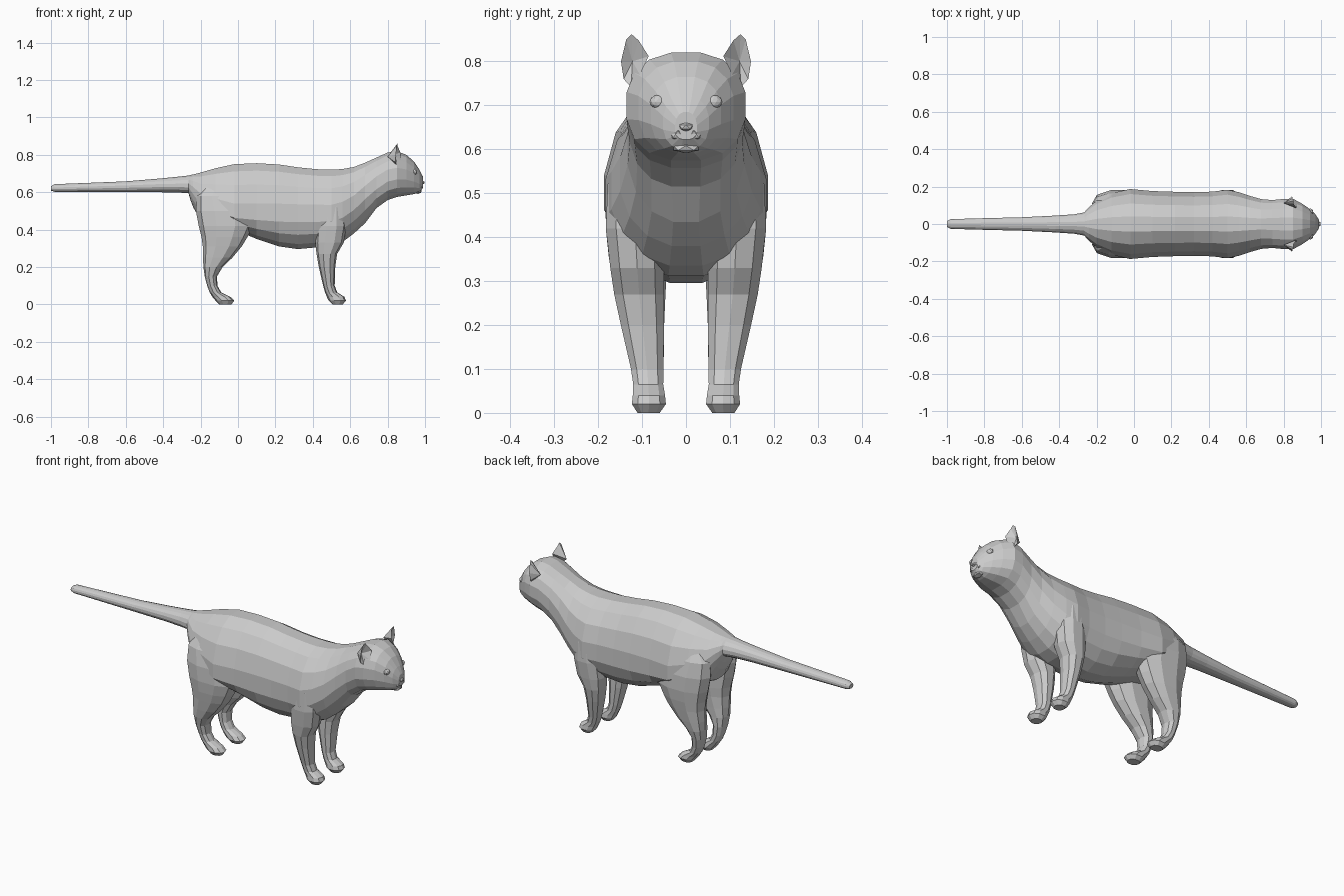
import bpy, bmesh
from math import sin, cos, pi, copysign
from mathutils import Matrix

if "Cube" in bpy.data.objects:
    bpy.data.objects.remove(bpy.data.objects["Cube"])


def make_object(name, bm):
    bmesh.ops.recalc_face_normals(bm, faces=bm.faces)
    mesh = bpy.data.meshes.new(name)
    bm.to_mesh(mesh)
    bm.free()
    obj = bpy.data.objects.new(name, mesh)
    bpy.context.collection.objects.link(obj)
    return obj


def loft(name, rings):
    """Skin a list of equal-length closed rings and cap both ends."""
    bm = bmesh.new()
    loops = [[bm.verts.new(p) for p in ring] for ring in rings]
    n = len(loops[0])
    for a, b in zip(loops, loops[1:]):
        for i in range(n):
            j = (i + 1) % n
            bm.faces.new((a[i], a[j], b[j], b[i]))
    bm.faces.new(loops[0])
    bm.faces.new(loops[-1])
    return make_object(name, bm)


def power(v, p):
    return copysign(abs(v) ** p, v)


def trunk_ring(x, bottom, widest, top, half_width, sides=16):
    p = 0.85 if x > 0.7 else 0.94
    ring = []
    for i in range(sides):
        a = 2 * pi * (i + 0.5) / sides
        s = power(sin(a), p) / sin(pi / 2 - pi / sides) ** p
        h = top - widest if s > 0 else widest - bottom
        ring.append((x, half_width * power(cos(a), p) / cos(pi / sides) ** p, widest + h * s))
    return ring


def leg_ring(z, x0, x1, y0, y1, side, sides=10):
    cx, cy, rx, ry = (x0 + x1) / 2, (y0 + y1) / 2, (x1 - x0) / 2, (y1 - y0) / 2
    ring = []
    for i in range(sides):
        a = 2 * pi * i / sides
        ring.append((cx + rx * power(cos(a), 0.9), side * (cy + ry * power(sin(a), 0.9) / 0.95), z))
    return ring


def ball(name, location, scale, subdivisions=2):
    bm = bmesh.new()
    bmesh.ops.create_icosphere(bm, subdivisions=subdivisions, radius=1,
                               matrix=Matrix.Translation(location) @ Matrix.Diagonal((*scale, 1)))
    return make_object(name, bm)


def union(target, part):
    mod = target.modifiers.new("union", 'BOOLEAN')
    mod.operation = 'UNION'
    mod.solver = 'EXACT'
    mod.object = part
    bpy.context.view_layer.objects.active = target
    bpy.ops.object.modifier_apply(modifier=mod.name)
    bpy.data.objects.remove(part)


# Cross-sections along x: x, bottom, widest height, top, half width
tail = [(-1, .608, .62, .632, .016), (-.98, .602, .62, .643, .026),
        (-.8, .601, .625, .65, .031), (-.6, .6, .63, .658, .036),
        (-.42, .6, .635, .673, .045), (-.32, .598, .635, .683, .052),
        (-.265, .595, .635, .689, .062)]
torso = [(-.255, .56, .625, .692, .075), (-.24, .52, .61, .695, .09),
         (-.2, .45, .56, .705, .125), (-.12, .42, .52, .728, .165),
         (-.02, .40, .48, .75, .187), (.1, .35, .48, .755, .176),
         (.22, .31, .48, .748, .172), (.32, .296, .48, .733, .17),
         (.42, .305, .48, .723, .173), (.5, .312, .48, .72, .183),
         (.56, .335, .5, .724, .17), (.62, .38, .54, .735, .15)]
head = [(.68, .435, .6, .758, .133), (.74, .515, .65, .785, .128),
        (.8, .558, .69, .812, .134), (.85, .575, .7, .82, .135),
        (.9, .583, .695, .8, .108), (.94, .59, .68, .765, .08),
        (.97, .6, .66, .72, .052), (.988, .622, .645, .685, .025)]
body = loft("cat_body", [trunk_ring(*row) for row in tail + torso + head])

# Leg sections along z: z, back x, front x, inner y, outer y
front_leg = [(0, .505, .56, .06, .11), (.02, .485, .577, .046, .123),
             (.04, .475, .57, .048, .121), (.065, .465, .53, .052, .12),
             (.1, .455, .517, .052, .125), (.2, .432, .52, .05, .148),
             (.27, .42, .53, .05, .163), (.33, .413, .565, .05, .172),
             (.42, .42, .58, .05, .182), (.52, .44, .57, .06, .178),
             (.6, .46, .55, .08, .15)]
hind_leg = [(0, -.1, -.035, .06, .11), (.02, -.12, -.02, .046, .123),
            (.04, -.137, -.04, .048, .121), (.065, -.152, -.09, .052, .12),
            (.1, -.165, -.11, .052, .124), (.15, -.178, -.112, .05, .135),
            (.2, -.185, -.082, .05, .148), (.25, -.187, -.03, .048, .158),
            (.31, -.188, .02, .045, .168), (.36, -.195, .05, .04, .176),
            (.42, -.21, .08, .04, .182), (.5, -.225, .08, .04, .18),
            (.58, -.22, .03, .05, .163), (.64, -.17, -.02, .08, .13)]

# Ear rim, closed by a back point and a hollow front point
ear_rim = [(.868, .085, .812), (.853, .108, .848), (.853, .124, .862), (.848, .136, .85),
           (.845, .148, .8), (.84, .142, .76), (.85, .125, .742), (.872, .105, .77)]


def make_ear(name, side):
    bm = bmesh.new()
    rim = [bm.verts.new((x, side * y, z)) for x, y, z in ear_rim]
    for apex in ((.8, .112, .79), (.83, .122, .8)):
        v = bm.verts.new((apex[0], side * apex[1], apex[2]))
        for a, b in zip(rim, rim[1:] + rim[:1]):
            bm.faces.new((a, b, v))
    return make_object(name, bm)


# Merge legs and ears into the body, both sides
for side, label in ((1, "left"), (-1, "right")):
    for name, rows in (("front_leg", front_leg), ("hind_leg", hind_leg)):
        union(body, loft(f"{label}_{name}", [leg_ring(*row, side) for row in rows]))
    union(body, make_ear(f"{label}_ear", side))
    # Eyes and muzzle pads
    ball(f"{label}_eye", (.944, side * .063, .708), (.015, .02, .016))
    ball(f"{label}_muzzle_pad", (.97, side * .018, .634), (.022, .022, .018), 1)

# Nose and chin
ball("nose", (.985, 0, .651), (.015, .018, .011), 1)
ball("chin", (.963, 0, .603), (.022, .034, .012), 1)
